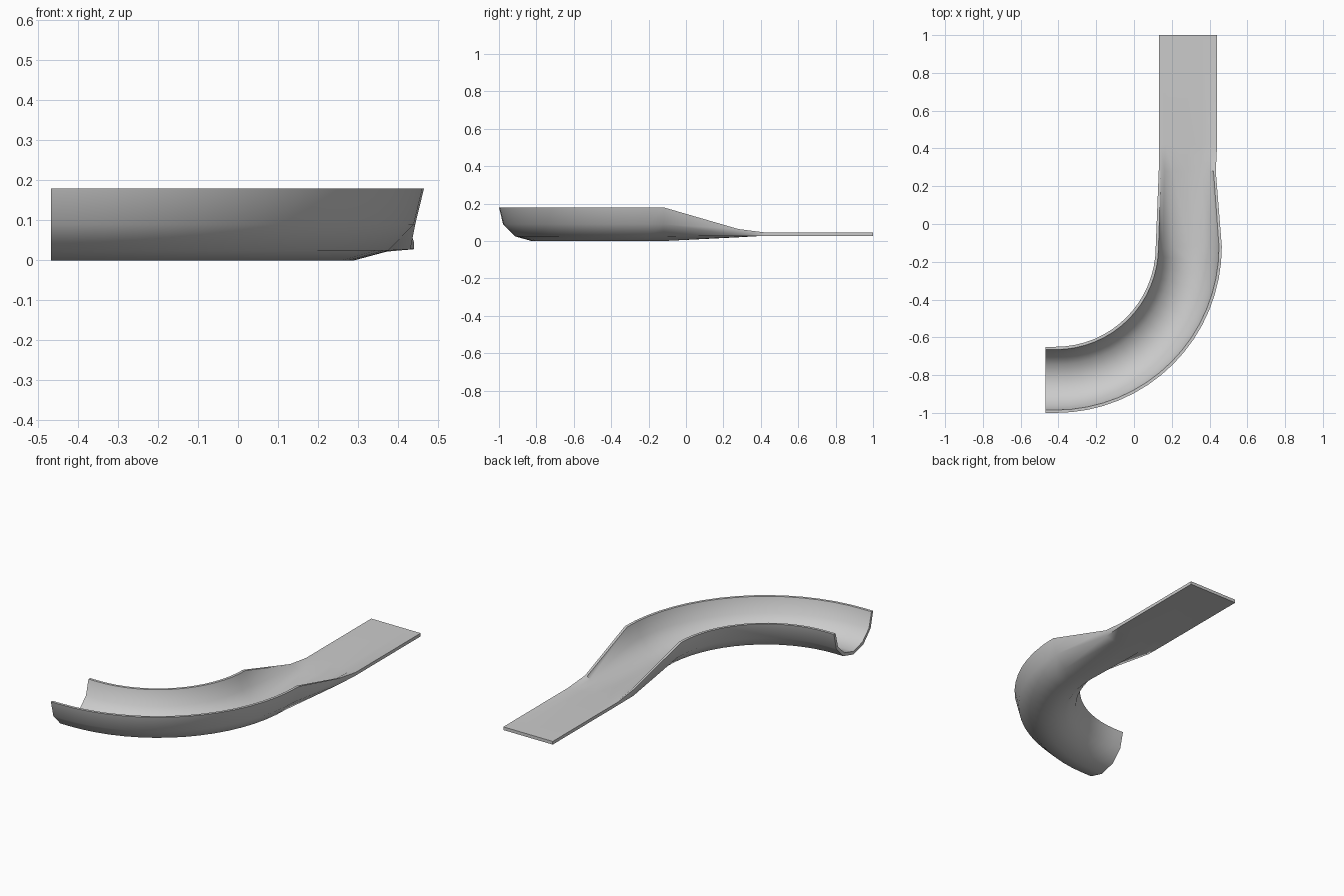
import bpy, bmesh, math

if "Cube" in bpy.data.objects:
    bpy.data.objects.remove(bpy.data.objects["Cube"])

# half cross-sections (offset, height): outer skin rim -> bottom centre, then inner skin
U_OUT = [(.175, .18), (.153, .09), (.09, .025), (0, 0)]
U_IN = [(.16, .18), (.138, .096), (.08, .04), (0, .018)]
MID_OUT = [(.151, .064), (.149, .028), (.09, .022), (0, .02)]
MID_IN = [(.139, .062), (.12, .048), (.075, .041), (0, .038)]
FLAT_OUT = [(.154, .046), (.154, .028), (.09, .028), (0, .028)]
FLAT_IN = [(.146, .046), (.12, .046), (.075, .046), (0, .046)]


def loop(outer, inner):
    full = lambda h: h + [(-x, z) for x, z in reversed(h[:-1])]
    return full(outer) + full(inner)[::-1]


U, MID, FLAT = loop(U_OUT, U_IN), loop(MID_OUT, MID_IN), loop(FLAT_OUT, FLAT_IN)

# stations along the path: centre x, y, heading angle of the outward side, section
R, CX, CY = .705, -.415, -.12
stations = [(.286, 1, 0, FLAT), (.286, .42, 0, FLAT), (.282, .28, 0, MID)]
N = 16
for i in range(N + 1):
    a = -math.pi / 2 * i / N
    stations.append((CX + R * math.cos(a), CY + R * math.sin(a), a, U))
stations.append((-.468, CY - R, -math.pi / 2, U))

# sweep the channel
bm = bmesh.new()
rings = [[bm.verts.new((x + o * math.cos(a), y + o * math.sin(a), z)) for o, z in sec]
         for x, y, a, sec in stations]
n = len(U)
for r0, r1 in zip(rings, rings[1:]):
    for i in range(n):
        j = (i + 1) % n
        bm.faces.new((r0[i], r0[j], r1[j], r1[i]))
# end faces between outer and inner skins
for r in (rings[0], rings[-1]):
    for i in range(n // 2 - 1):
        bm.faces.new((r[i], r[i + 1], r[n - 2 - i], r[n - 1 - i]))
bmesh.ops.recalc_face_normals(bm, faces=bm.faces)
me = bpy.data.meshes.new("curved_chute")
bm.to_mesh(me)
bm.free()
ob = bpy.data.objects.new("curved_chute", me)
bpy.context.collection.objects.link(ob)
bpy.context.view_layer.objects.active = ob
ob.select_set(True)
bpy.ops.object.shade_smooth_by_angle(angle=math.radians(50))
